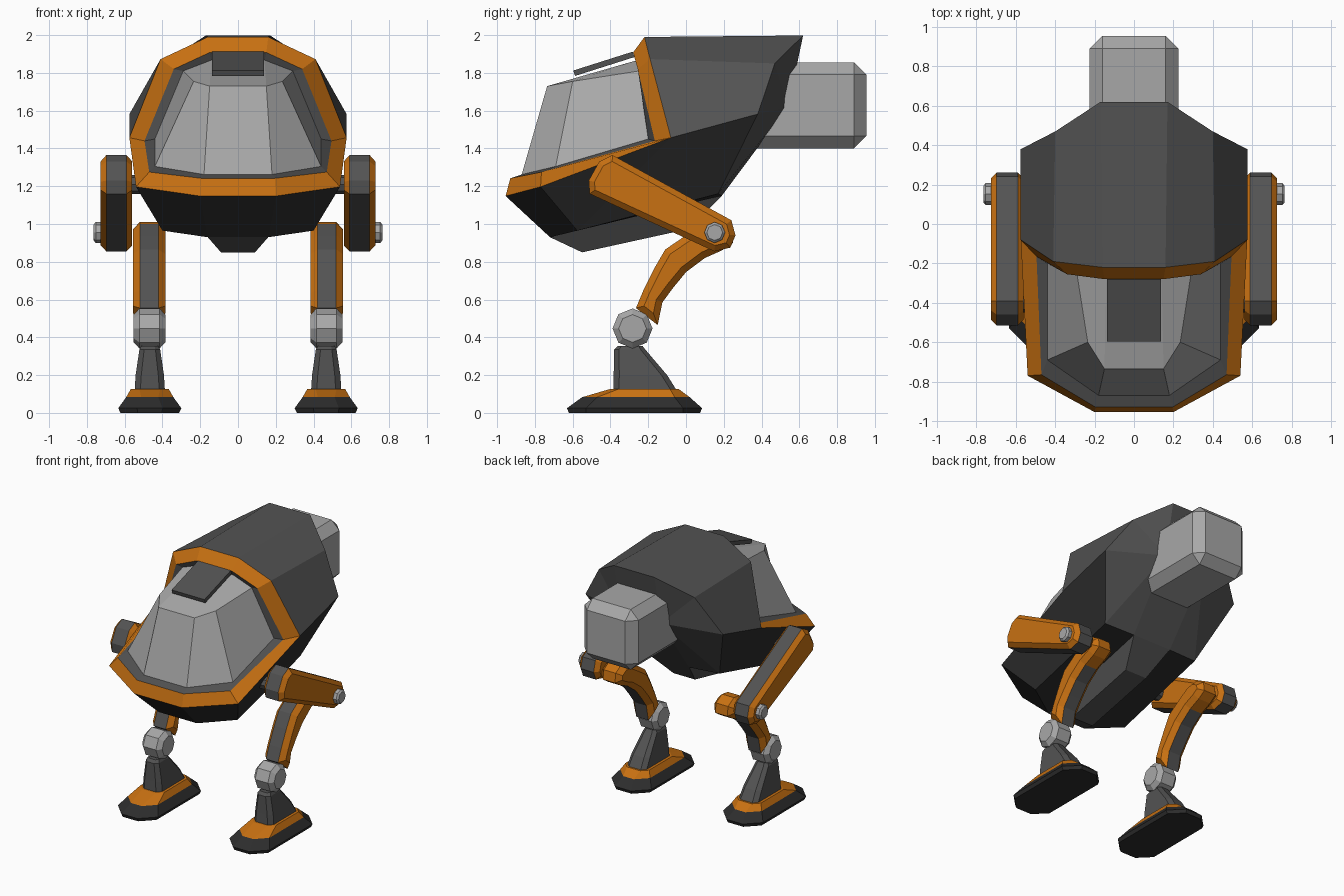
import bpy, bmesh, math
from mathutils import Vector, Matrix

if "Cube" in bpy.data.objects:
    bpy.data.objects.remove(bpy.data.objects["Cube"])


def material(name, rgb):
    m = bpy.data.materials.new(name)
    m.diffuse_color = (*rgb, 1)
    m.use_nodes = True
    m.node_tree.nodes["Principled BSDF"].inputs["Base Color"].default_value = m.diffuse_color
    return m


ORANGE = material("orange", (0.58, 0.165, 0.006))
GREY = material("dark grey", (0.085, 0.085, 0.085))
BLACK = material("near black", (0.026, 0.026, 0.026))
LIGHT = material("light grey", (0.39, 0.39, 0.39))


def finish(bm, name, mats, mirror=False):
    me = bpy.data.meshes.new(name)
    bm.to_mesh(me)
    bm.free()
    for m in mats:
        me.materials.append(m)
    ob = bpy.data.objects.new(name, me)
    bpy.context.collection.objects.link(ob)
    if mirror:
        ob.modifiers.new("mirror", 'MIRROR')
    return ob


# Body corner points for the +x side; a trailing ' means the mirrored point
P = dict(
    O0=(.16, -.22, 1.99), O1=(.41, -.19, 1.873), O2=(.575, -.08, 1.457),
    O3=(.54, -.77, 1.197), O4=(.2, -.955, 1.148),
    I0=(.15, -.28, 1.908), I1=(.34, -.255, 1.82), I2=(.495, -.165, 1.44),
    I3=(.47, -.765, 1.275), I4=(.195, -.93, 1.242),
    G0=(.14, -.255, 1.868), G1=(.29, -.25, 1.81), G2=(.44, -.2, 1.45),
    G3=(.44, -.69, 1.305), G4=(.18, -.87, 1.262),
    T3=(.235, -.6, 1.755), T4=(.15, -.735, 1.73),
    U0=(.17, .62, 1.998), U1=(.4, .47, 1.85), U2=(.575, .38, 1.582),
    B0=(.17, .54, 1.62), R3=(.4, .17, 1.16), R4=(.16, .19, 1.15),
    L3=(.4, -.575, .965), L4=(.16, -.72, .93),
    K1=(.09, -.55, .85), K2=(.09, .02, .975))


def shell(name, mat, faces):
    """Build panels from point names, mirrored in x and facing outwards."""
    bm = bmesh.new()
    made = {}

    def vert(key):
        if key not in made:
            x, y, z = P[key[:2]]
            made[key] = bm.verts.new((-x if "'" in key else x, y, z))
        return made[key]

    centre = Vector((0, .1, 1.3))
    for text in faces.split(","):
        keys = text.split()
        sets = [keys] if "'" in text else [keys, [k + "'" for k in keys]]
        for ks in sets:
            f = bm.faces.new([vert(k) for k in ks])
            f.normal_update()
            if f.normal.dot(f.calc_center_median() - centre) < 0:
                f.normal_flip()
    return finish(bm, name, [mat])


def strip(a, b):
    """Panels joining two five-point loops around the cockpit."""
    out = [f"{a}{i} {a}{i+1} {b}{i+1} {b}{i}" for i in range(4)]
    out += [f"{a}{i} {a}{i}' {b}{i}' {b}{i}" for i in (0, 4)]
    return ",".join(out)


shell("upper_hull", GREY, "O0 U0 U0' O0',O0 O1 U1 U0,O1 O2 U2 U1,U0 U0' B0' B0,"
      "U0 U1 B0,U1 U2 B0,U2 R3 B0,B0 R3 R4,B0 B0' R4' R4")
shell("lower_hull", BLACK, "O2 U2 R3 L3,O2 L3 O3,O3 L3 L4 O4,O4 L4 L4' O4',L3 R3 R4 L4")
shell("keel", GREY, "L4 L4' K1' K1,K1 K1' K2' K2,L4 K1 K2 R4,K2 K2' R4' R4")
shell("cockpit_frame", ORANGE, strip("O", "I"))
shell("canopy_seal", GREY, strip("I", "G"))
shell("canopy", LIGHT, "T3 T4 G0 G1,T4 T4' G0' G0,T4 T4' G4' G4,T3 T4 G4 G3,T3 G3 G2 G1")


def box(name, mat, centre, size, bevel=0, tilt=0):
    bm = bmesh.new()
    bmesh.ops.create_cube(bm, size=1)
    bmesh.ops.scale(bm, vec=size, verts=bm.verts)
    if bevel:
        bmesh.ops.bevel(bm, geom=bm.edges[:], offset=bevel, segments=1, affect='EDGES')
    bmesh.ops.transform(bm, verts=bm.verts,
                        matrix=Matrix.Translation(centre) @ Matrix.Rotation(tilt, 4, 'X'))
    return finish(bm, name, [mat])


# Rear engine box and brow plate above the canopy
box("engine_box", LIGHT, (0, .63, 1.628), (.45, .65, .455), .065)
box("brow_plate", GREY, (0, -.435, 1.848), (.275, .33, .03), 0, math.atan2(.1, .315))


def limb(name, profile, x0, x1, bevel, rim_rule):
    """Side profile extruded in x with chamfered cheeks and a grey rim."""
    bm = bmesh.new()
    f = bm.faces.new([bm.verts.new((x0, y, z)) for y, z in profile])
    ext = bmesh.ops.extrude_face_region(bm, geom=[f])
    bmesh.ops.translate(bm, vec=(x1 - x0, 0, 0),
                        verts=[v for v in ext["geom"] if isinstance(v, bmesh.types.BMVert)])
    bmesh.ops.recalc_face_normals(bm, faces=bm.faces)
    caps = [e for e in bm.edges if abs(e.verts[0].co.x - e.verts[1].co.x) < 1e-5]
    bmesh.ops.bevel(bm, geom=caps, offset=bevel, segments=1, affect='EDGES')
    bmesh.ops.recalc_face_normals(bm, faces=bm.faces)
    for f in bm.faces:
        f.material_index = int(abs(f.normal.x) < .3 and rim_rule(f.calc_center_median()))
    return finish(bm, name, [ORANGE, GREY], True)


# Thighs and curved shins
limb("thighs", [(-.51, 1.16), (-.515, 1.23), (-.46, 1.33), (-.39, 1.365), (.24, 1.02),
                (.262, .94), (.235, .875), (.15, .855)], .56, .727, .03, lambda c: True)
limb("shins", [(.17, 1.01), (.24, .97), (.25, .9), (.19, .86), (.1, .82), (0, .745),
               (-.07, .66), (-.125, .585), (-.15, .465), (-.265, .555), (-.225, .65),
               (-.165, .77), (-.11, .865), (0, .94), (.1, 1.0)],
     .385, .555, .035, lambda c: c.y < .12)


def axle(name, mat, y, z, r, x0, x1, sides, bevel=0):
    bm = bmesh.new()
    bmesh.ops.create_cone(bm, cap_ends=True, segments=sides, radius1=r, radius2=r, depth=x1 - x0)
    if bevel:
        rims = [e for e in bm.edges if abs(e.verts[0].co.z - e.verts[1].co.z) < 1e-5]
        bmesh.ops.bevel(bm, geom=rims, offset=bevel, segments=1, affect='EDGES')
    bmesh.ops.transform(bm, verts=bm.verts, matrix=Matrix.Translation(((x0 + x1) / 2, y, z))
                        @ Matrix.Rotation(math.pi / 2, 4, 'Y'))
    return finish(bm, name, [mat], True)


# Knee bolts, hip axles and ankle joints
axle("knee_bolts", LIGHT, .152, .955, .055, .7, .765, 8, .012)
axle("hip_axles", GREY, -.4, 1.21, .05, .44, .6, 8)
axle("ankle_joints", LIGHT, -.283, .447, .106, .385, .552, 8, .03)


def loft(name, mats, rings, rule=lambda z: 0):
    """Stack of eight-sided outlines: centre x, half width, y range, corner cut, z."""
    bm = bmesh.new()
    loops = []
    for h, y0, y1, c, z in rings:
        a, b = .467 - h, .467 + h
        pts = [(a + c, y0), (b - c, y0), (b, y0 + c), (b, y1 - c),
               (b - c, y1), (a + c, y1), (a, y1 - c), (a, y0 + c)]
        loops.append([bm.verts.new((x, y, z)) for x, y in pts])
    for p, q in zip(loops, loops[1:]):
        for i in range(8):
            j = (i + 1) % 8
            bm.faces.new((p[i], p[j], q[j], q[i]))
    bm.faces.new(loops[0][::-1])
    bm.faces.new(loops[-1])
    bmesh.ops.recalc_face_normals(bm, faces=bm.faces)
    for f in bm.faces:
        f.material_index = rule(f.calc_center_median().z)
    return finish(bm, name, mats, True)


# Feet with black soles and orange decks, then the ankle struts
loft("feet", [BLACK, ORANGE],
     [(.155, -.62, .075, .09, 0), (.167, -.63, .085, .1, .025),
      (.125, -.55, .02, .08, .083), (.1, -.4, -.04, .045, .127)],
     lambda z: int(z > .08))
loft("ankle_struts", [GREY], [(.08, -.385, -.05, .03, .12), (.075, -.383, -.1, .03, .2),
                              (.055, -.38, -.215, .025, .335), (.045, -.36, -.23, .02, .355)])
